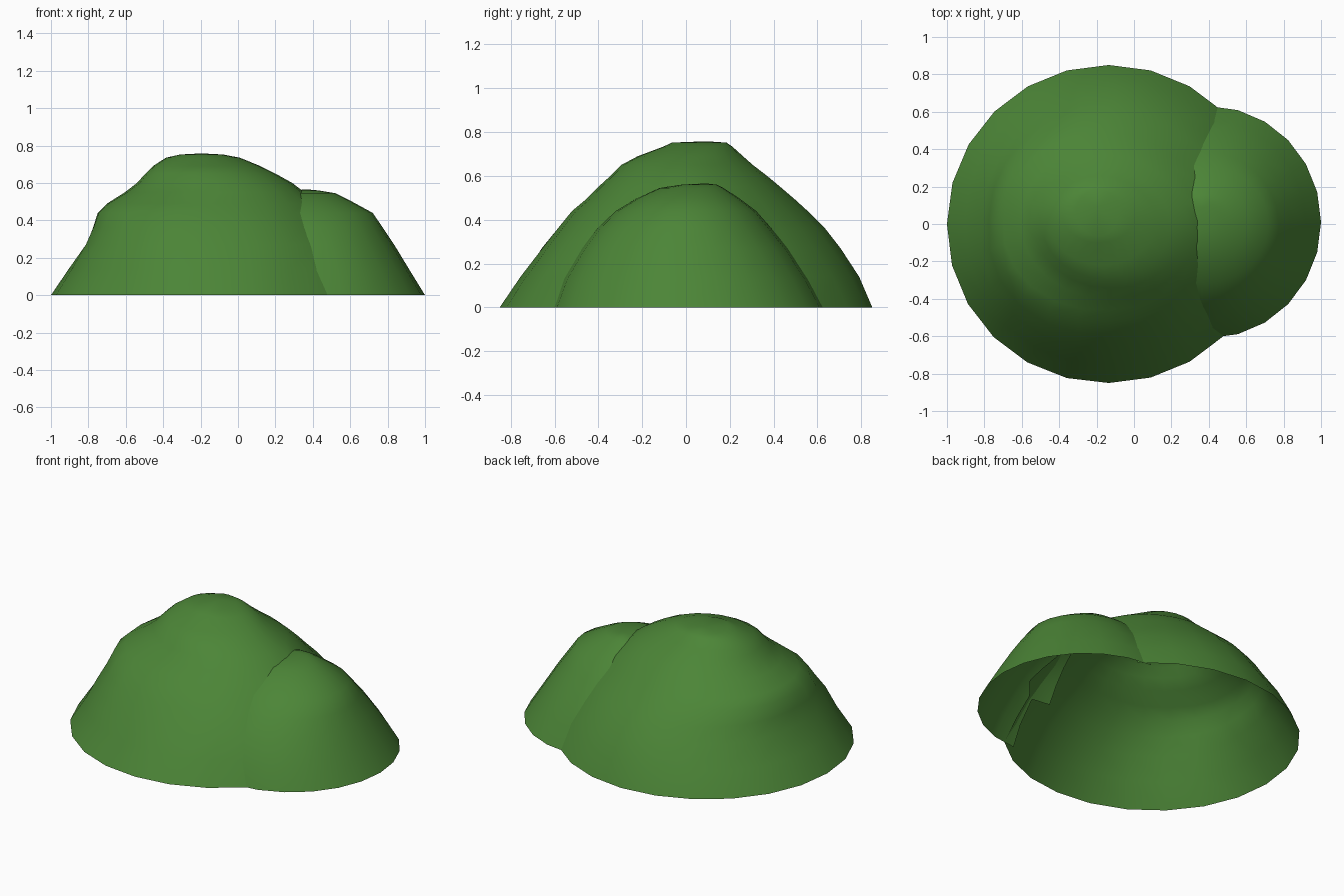
import bpy, bmesh, math

if "Cube" in bpy.data.objects:
    bpy.data.objects.remove(bpy.data.objects["Cube"])

green = bpy.data.materials.new("leaf green")
green.diffuse_color = (0.072, 0.235, 0.038, 1)
green.use_nodes = True
green.node_tree.nodes["Principled BSDF"].inputs["Base Color"].default_value = green.diffuse_color

# Each level: z, x min, x max, y min, y max, front-left swell, back-right swell
MAIN = [(0, -1, .73, -.85, .85, .006, .0), (.14, -.905, .68, -.755, .79, .025, -.03),
        (.27, -.81, .62, -.655, .705, .08, -.065), (.36, -.775, .545, -.585, .635, .065, -.065),
        (.44, -.75, .47, -.52, .555, .05, -.06), (.49, -.7, .43, -.46, .5, .04, -.06),
        (.55, -.605, .355, -.4, .43, .01, -.05), (.6, -.54, .29, -.345, .37, 0, -.05),
        (.65, -.495, .2, -.295, .305, 0, -.05), (.69, -.455, .12, -.22, .26, 0, -.05),
        (.735, -.385, .01, -.1, .21, 0, 0), (.752, -.31, -.08, -.065, .185, 0, 0)]
SIDE = [(0, -.2, 1, -.61, .63, 0, 0), (.13, -.14, .92, -.56, .56, 0, 0),
        (.27, -.09, .835, -.475, .465, 0, 0), (.36, -.04, .775, -.405, .39, 0, 0),
        (.44, .01, .72, -.32, .32, 0, 0), (.5, .1, .61, -.22, .24, 0, 0),
        (.545, .2, .52, -.12, .17, 0, 0), (.56, .3, .43, -.02, .14, 0, 0)]


def swell(a, sw, ne):
    """Radius factor that fills or thins two diagonal directions."""
    s = max(0, math.sin(2 * a))
    return 1 + s * (ne if math.sin(a) > 0 else sw)


def inside(p, levels):
    """Is the point within the dome made by these levels?"""
    for a, b in zip(levels, levels[1:]):
        if a[0] <= p.z <= b[0]:
            t = (p.z - a[0]) / (b[0] - a[0])
            x0, x1, y0, y1, sw, ne = (a[i] + (b[i] - a[i]) * t for i in range(1, 7))
            u = (2 * p.x - x0 - x1) / (x1 - x0)
            v = (2 * p.y - y0 - y1) / (y1 - y0)
            return math.hypot(u, v) < swell(math.atan2(v, u), sw, ne) - .001
    return False


def dome(name, levels, other, segments):
    bm = bmesh.new()
    rings = []
    for z, x0, x1, y0, y1, sw, ne in levels:
        ring = []
        for i in range(segments):
            a = 2 * math.pi * i / segments
            r = swell(a, sw, ne) / 2
            ring.append(bm.verts.new(((x0 + x1) / 2 + (x1 - x0) * r * math.cos(a),
                                      (y0 + y1) / 2 + (y1 - y0) * r * math.sin(a), z)))
        rings.append(ring)
    for low, high in zip(rings, rings[1:]):
        for i in range(segments):
            j = (i + 1) % segments
            bm.faces.new((low[i], low[j], high[j], high[i]))
    # crown
    z, x0, x1, y0, y1 = levels[-1][:5]
    top = bm.verts.new(((x0 + x1) / 2, (y0 + y1) / 2 + .03, z + .006))
    for i in range(segments):
        bm.faces.new((rings[-1][i], rings[-1][(i + 1) % segments], top))
    # open the wall where it is buried in the other dome
    buried = [f for f in bm.faces if all(inside(v.co, other) for v in f.verts)]
    bmesh.ops.delete(bm, geom=buried, context='FACES')
    for f in bm.faces:
        f.smooth = True
    me = bpy.data.meshes.new(name)
    bm.to_mesh(me)
    bm.free()
    me.materials.append(green)
    bpy.context.collection.objects.link(bpy.data.objects.new(name, me))


dome("main_bush", MAIN, SIDE, 24)
dome("side_bush", SIDE, MAIN, 24)
